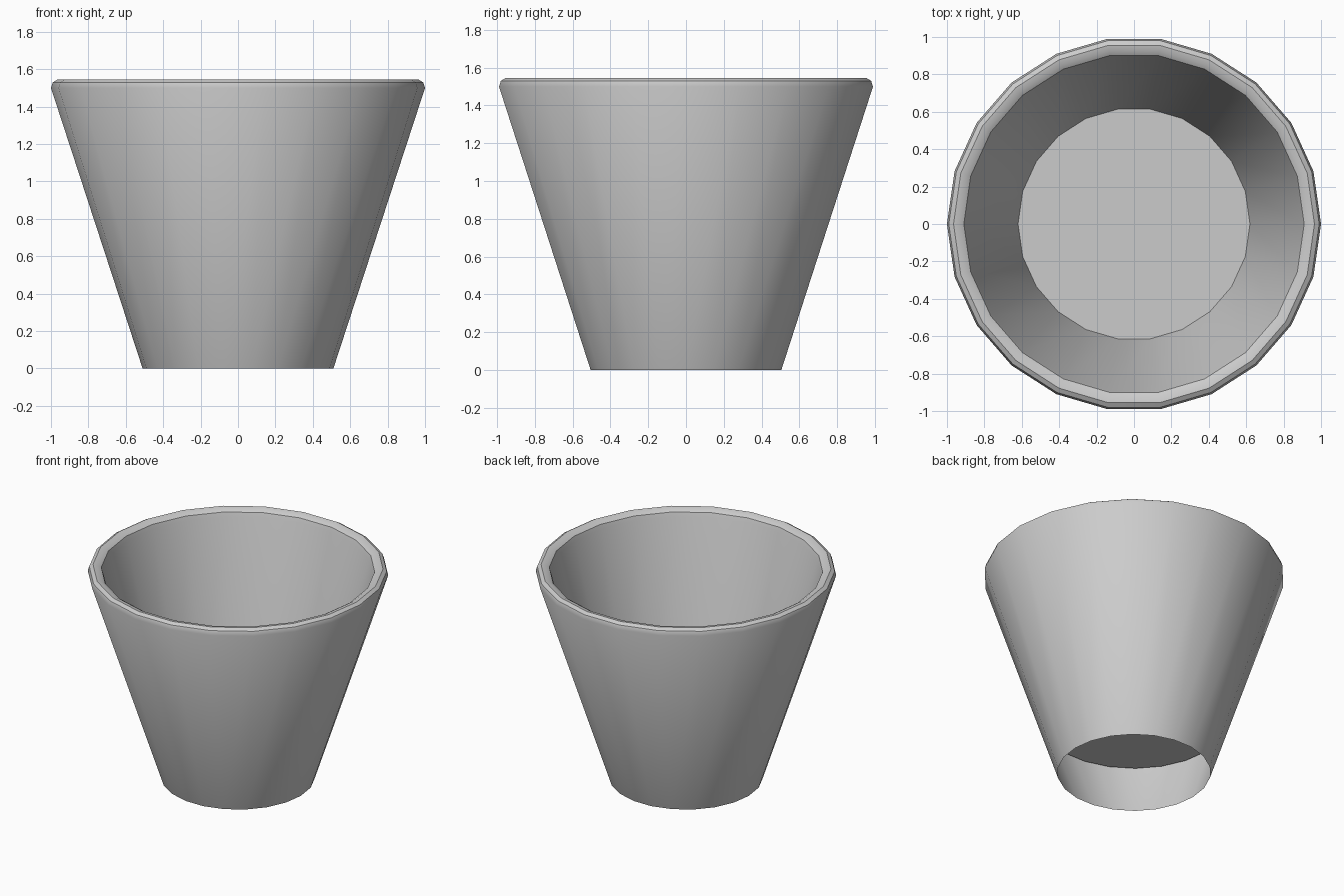
import bpy, bmesh
from math import cos, sin, tau, radians

if "Cube" in bpy.data.objects:
    bpy.data.objects.remove(bpy.data.objects["Cube"])

SIDES = 22

def lathe(name, profile, cap_end=False):
    """Revolve (radius, z) points round z; optionally close the last ring."""
    bm = bmesh.new()
    rings = [[bm.verts.new((r * cos(tau * i / SIDES), r * sin(tau * i / SIDES), z))
              for i in range(SIDES)] for r, z in profile]
    for a, b in zip(rings, rings[1:]):
        for i in range(SIDES):
            j = (i + 1) % SIDES
            bm.faces.new((a[i], a[j], b[j], b[i]))
    if cap_end:
        bm.faces.new(rings[-1])
    mesh = bpy.data.meshes.new(name)
    bm.to_mesh(mesh)
    bm.free()
    obj = bpy.data.objects.new(name, mesh)
    bpy.context.collection.objects.link(obj)
    bpy.context.view_layer.objects.active = obj
    obj.select_set(True)
    bpy.ops.object.shade_smooth_by_angle(angle=radians(40))
    obj.select_set(False)
    return obj

# Tapered pot: open-bottomed outer wall, rounded rim, inner wall, raised floor
lathe("pot", [(0.51, 0), (1.0, 1.5), (0.99, 1.53), (0.965, 1.545),
              (0.935, 1.54), (0.91, 1.525), (0.9, 1.495), (0.62, 0.39)], cap_end=True)
